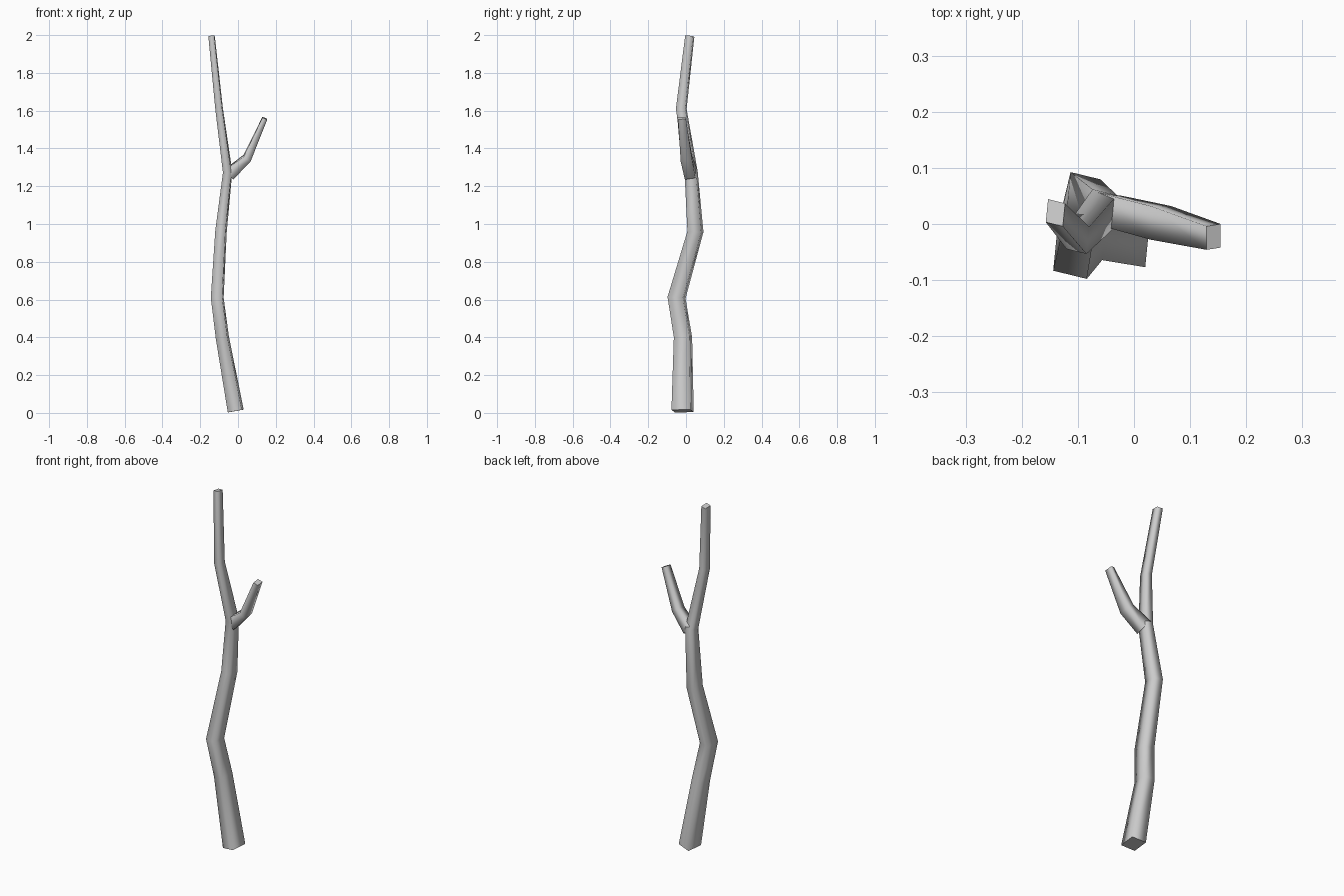
import bpy, bmesh
from mathutils import Vector

if "Cube" in bpy.data.objects:
    bpy.data.objects.remove(bpy.data.objects["Cube"])


def limb(name, stations):
    """Sweep a four-sided section along stations of (centre, side vector, depth vector)."""
    pts = [Vector(s[0]) for s in stations]
    bm = bmesh.new()
    rings = []
    for i, (c, u, v) in enumerate(stations):
        # Tilt the section square to the averaged path direction
        t = Vector((0, 0, 0))
        if i > 0:
            t += (pts[i] - pts[i - 1]).normalized()
        if i < len(pts) - 1:
            t += (pts[i + 1] - pts[i]).normalized()
        ring = []
        for a, b in ((-1, -1), (1, -1), (1, 1), (-1, 1)):
            x, y = a * u[0] + b * v[0], a * u[1] + b * v[1]
            z = -(x * t.x + y * t.y) / t.z
            ring.append(bm.verts.new(pts[i] + Vector((x, y, z))))
        rings.append(ring)
    for lo, hi in zip(rings, rings[1:]):
        for k in range(4):
            f = bm.faces.new((lo[k], lo[(k + 1) % 4], hi[(k + 1) % 4], hi[k]))
            f.smooth = True
    # Flat cut ends
    bm.faces.new(rings[0][::-1])
    bm.faces.new(rings[-1])
    bmesh.ops.recalc_face_normals(bm, faces=bm.faces)
    mesh = bpy.data.meshes.new(name)
    bm.to_mesh(mesh)
    bm.free()
    obj = bpy.data.objects.new(name, mesh)
    bpy.context.collection.objects.link(obj)
    return obj


# Main stem: x, y, z, thickness
stem = [(-.012, -.018, .01, 1), (-.083, -.016, .40, .82), (-.11, -.05, .61, .81),
        (-.09, .05, .96, .72), (-.055, .027, 1.275, .59), (-.10, -.025, 1.61, .48),
        (-.14, .02, 1.995, .41)]
limb("main_stem", [((x, y, z), (.037 * s, -.009 * s), (.005 * s, .05 * s))
                   for x, y, z, s in stem])

# Side twig forking off the stem
limb("side_twig", [((-.045, .025, 1.265), (.022, -.003), (.003, .028)),
                   ((.048, .002, 1.348), (.018, 0), (0, .030)),
                   ((.142, -.023, 1.56), (.0125, .002), (0, .021))])
